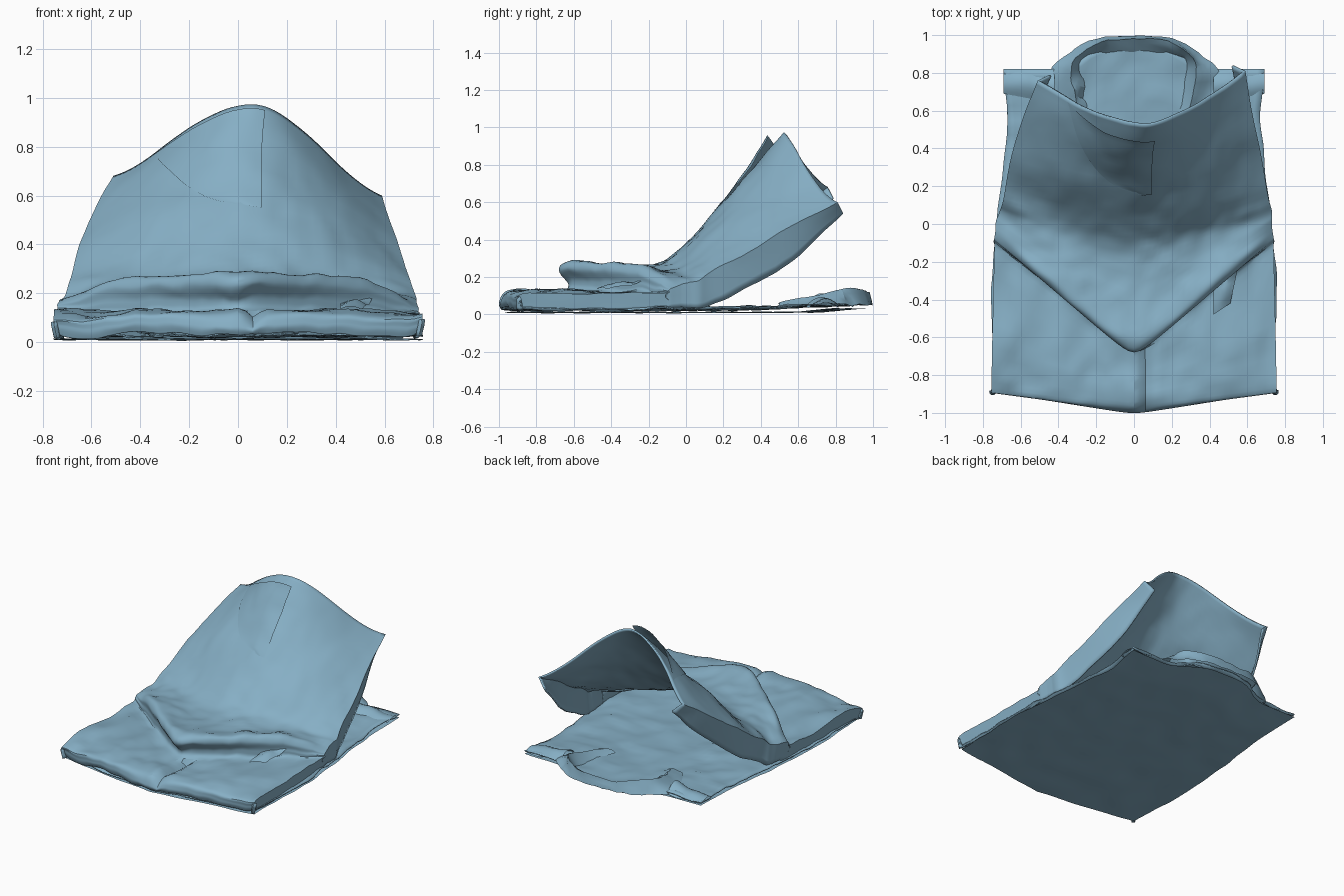
import bpy, math
from mathutils import Vector, noise

if "Cube" in bpy.data.objects:
    bpy.data.objects.remove(bpy.data.objects["Cube"])

blue = bpy.data.materials.new("blue_cloth")
blue.diffuse_color = (.24, .43, .56, 1)
blue.use_nodes = True
blue.node_tree.nodes["Principled BSDF"].inputs["Base Color"].default_value = blue.diffuse_color

# Front panel stations, hem to raised rim:
# centre y, centre z, half width, side y, side crease z, side bottom z, y power, z power, x centre
ROWS = [
    (-.99, .03, .74, -.87, .03, .02, 1.0, 2.0, 0),
    (-1.0, .07, .755, -.88, .07, .02, 1.0, 2.0, 0),
    (-.96, .12, .755, -.86, .11, .02, 1.0, 2.0, 0),
    (-.82, .13, .75, -.58, .12, .02, 1.0, 2.0, 0),
    (-.66, .12, .74, -.12, .12, .02, 1.0, 3.0, 0),
    (-.63, .17, .74, -.06, .14, .02, 1.0, 3.6, 0),
    (-.68, .24, .74, -.04, .15, .02, 1.0, 3.6, 0),
    (-.62, .28, .735, -.01, .16, .02, 1.0, 3.6, 0),
    (-.40, .255, .73, .02, .17, .03, 1.2, 3.2, 0),
    (-.15, .27, .72, .07, .18, .03, 1.5, 2.6, .01),
    (.00, .38, .70, .15, .23, .06, 1.8, 2.2, .01),
    (.20, .60, .66, .38, .36, .18, 1.8, 1.9, .01),
    (.38, .81, .60, .62, .50, .35, 1.7, 1.8, .02),
    (.53, .97, .55, .81, .60, .54, 1.7, 1.7, .04),
]


def station(v):
    """Smooth interpolation of the stations, v from 0 to 1."""
    f = v * (len(ROWS) - 1)
    i = min(int(f), len(ROWS) - 2)
    t = f - i
    p = [ROWS[max(0, min(len(ROWS) - 1, i + k))] for k in (-1, 0, 1, 2)]
    return [b + .5 * t * (c - a + t * (2*a - 5*b + 4*c - d + t * (3*(b - c) + d - a)))
            for a, b, c, d in zip(*p)]


def wrinkle(p, scale, amp):
    return noise.noise(Vector((p[0], p[1], p[2])) * scale) * amp


def panel_point(u, v):
    """|u| up to 1 spans the panel, beyond that it drops down the side."""
    yc, zc, hw, ye, ze, zl, py, pz, cx = station(v)
    s, w = min(abs(u), 1), max(0, abs(u) - 1) / .2
    lift = max(0, (v - .7) / .3)
    x = cx + hw * (1 if u > 0 else -1) * s
    y = yc + (ye - yc) * (math.sqrt(s*s + .004) - .063 if py < 1.15 else s ** py)
    # the raised rim is arched, a little more bell shaped on the right
    bell = (s * s * (3 - 2 * s)) ** 1.2
    mix = lift * (.65 if u > 0 else .3)
    z = zc + (ze - zc) * (bell * mix + s ** pz * (1 - mix))
    if u < 0:
        z += .08 * lift * s ** 3
        y -= .05 * lift * s * s
    z += (zl - ze) * w
    x -= math.copysign(.05 * w * (.3 + lift), u)
    y += .03 * w * lift
    # sagging drag folds on the left and small wrinkles
    side = math.exp(-((x + .45) / .16) ** 2 - ((y - .04) / .2) ** 2)
    z += .04 * side * math.sin(14 * (y + .5 * x))
    if v < .3:
        z -= .04 * math.exp(-((x - .06) / .03) ** 2) * min(1, v * 8)
    q = (x, y, z)
    n = wrinkle(q, 5, .02) + wrinkle(q, 12, .012) * (1 - .7 * lift)
    return Vector((x, y - n * .6 * lift, max(.012, z + n * (1 - .6 * lift))))


def sheet(name, fn, us, vs, thick=0.0, angle=28):
    """Grid of quads through fn(u, v)."""
    verts = [fn(u, v) for v in vs for u in us]
    n = len(us)
    faces = [(j*n + i, j*n + i + 1, (j+1)*n + i + 1, (j+1)*n + i)
             for j in range(len(vs) - 1) for i in range(n - 1)]
    me = bpy.data.meshes.new(name)
    me.from_pydata(verts, [], faces)
    me.materials.append(blue)
    ob = bpy.data.objects.new(name, me)
    bpy.context.collection.objects.link(ob)
    if thick:
        m = ob.modifiers.new("cloth", 'SOLIDIFY')
        m.thickness = thick
        m.offset = -1
    bpy.context.view_layer.objects.active = ob
    ob.select_set(True)
    bpy.ops.object.shade_smooth_by_angle(angle=math.radians(angle))
    ob.select_set(False)
    return ob


def span(a, b, n):
    return [a + (b - a) * i / (n - 1) for i in range(n)]


def polyline(pts, t):
    """Smooth curve through pts."""
    f = t * (len(pts) - 1)
    i = min(int(f), len(pts) - 2)
    t = f - i
    a, b, c, d = (Vector(pts[max(0, min(len(pts) - 1, i + k))]) for k in (-1, 0, 1, 2))
    return b + .5 * t * (c - a + t * (2*a - 5*b + 4*c - d + t * (3*(b - c) + d - a)))


# Raised front panel
sheet("front_panel", panel_point, span(-1.2, 1.2, 61), span(0, 1, 79), .012)


# Back panel lying on the ground
def back_point(u, v):
    front = -.99 + .11 * abs(u)
    back = .82 + .14 * math.exp(-(u / .42) ** 4)
    y = front + (back - front) * v
    hw = polyline([(.74, 0), (.75, 0), (.755, 0), (.73, 0), (.70, 0), (.67, 0), (.69, 0)], v)[0]
    x = u * hw + wrinkle((u, y, 7), 6, .01)
    z = .035 + .025 * max(0, (v - .72) / .28)
    z += wrinkle((x, y, 0), 4, .018) + wrinkle((x, y, 3), 11, .012)
    return Vector((x, y, max(.022, z)))


sheet("back_panel", back_point, span(-1, 1, 37), span(0, 1, 45), .006)


# Underside layer of the back panel, a little creased
def under_point(u, v):
    p = back_point(u, v)
    p.z = max(.002, .011 + wrinkle(p, 6, .008) + .02 * max(0, v - .85) / .15)
    return p


sheet("back_lining", under_point, span(-1, 1, 31), span(0, 1, 35), 0, 8)

# Collar: outer foot, ridge and inner foot, drawn for one half
OUTER = [(0, 1.0, .05), (.2, .985, .05), (.34, .91, .05), (.45, .80, .05), (.40, .62, .05), (.32, .5, .05)]
RIDGE = [(0, .985, .12), (.18, .97, .12), (.31, .88, .14), (.33, .78, .125), (.30, .65, .09), (.24, .5, .06)]
INNER = [(0, .90, .05), (.16, .90, .05), (.27, .87, .05), (.27, .76, .05), (.25, .64, .05), (.2, .5, .045)]


def collar_point(u, v):
    a, b, c = (polyline(k, abs(u)) for k in (OUTER, RIDGE, INNER))
    p = a.lerp(b, v) if v < 1 else b.lerp(c, v - 1)
    p.x = math.copysign(p.x, u)
    n = wrinkle(p, 12, .016)
    return p + Vector((n, -abs(n), n))


sheet("collar", collar_point, span(-1, 1, 41), span(0, 2, 9))


# Chest pocket standing slightly away from the panel, open at the top
def pocket_point(u, v):
    left = .13 - .84 * (v ** .45)
    p = panel_point(left + (.13 - left) * u, .83 + .165 * v)
    gap = .010 + .085 * v ** 1.5 * min(1, (u * 2.2) ** .8 if u > 0 else 0)
    return p + Vector((0, -.9, -.1)) * gap


sheet("chest_pocket", pocket_point, span(0, 1, 15), span(.005, 1, 15))


# Soft shoulder folds beside the collar
def shoulder(side):
    def fn(u, v):
        x = side * (.42 + .27 * u)
        y = .64 + .175 * v + .05 * (1 - v) * u
        z = .045 + .05 * math.sin(math.pi * v) * (1 - .7 * u)
        return Vector((x, y, z + wrinkle((x, y, 0), 9, .015)))
    return fn


for side, label in ((-1, "left"), (1, "right")):
    sheet("shoulder_fold_" + label, shoulder(side), span(0, 1, 9), span(0, 1, 9))


# Crumpled tab hanging out of the fold on the right
def tab_point(u, v):
    p = Vector((.42 + .15 * u * (1 - .4 * v), -.2 - .28 * v + .06 * u, .19 - .06 * v))
    p.z += .03 * math.sin(3 * u) * (1 - .6 * v) + wrinkle(p, 12, .03)
    return p


sheet("crumpled_tab", tab_point, span(0, 1, 7), span(0, 1, 8))
